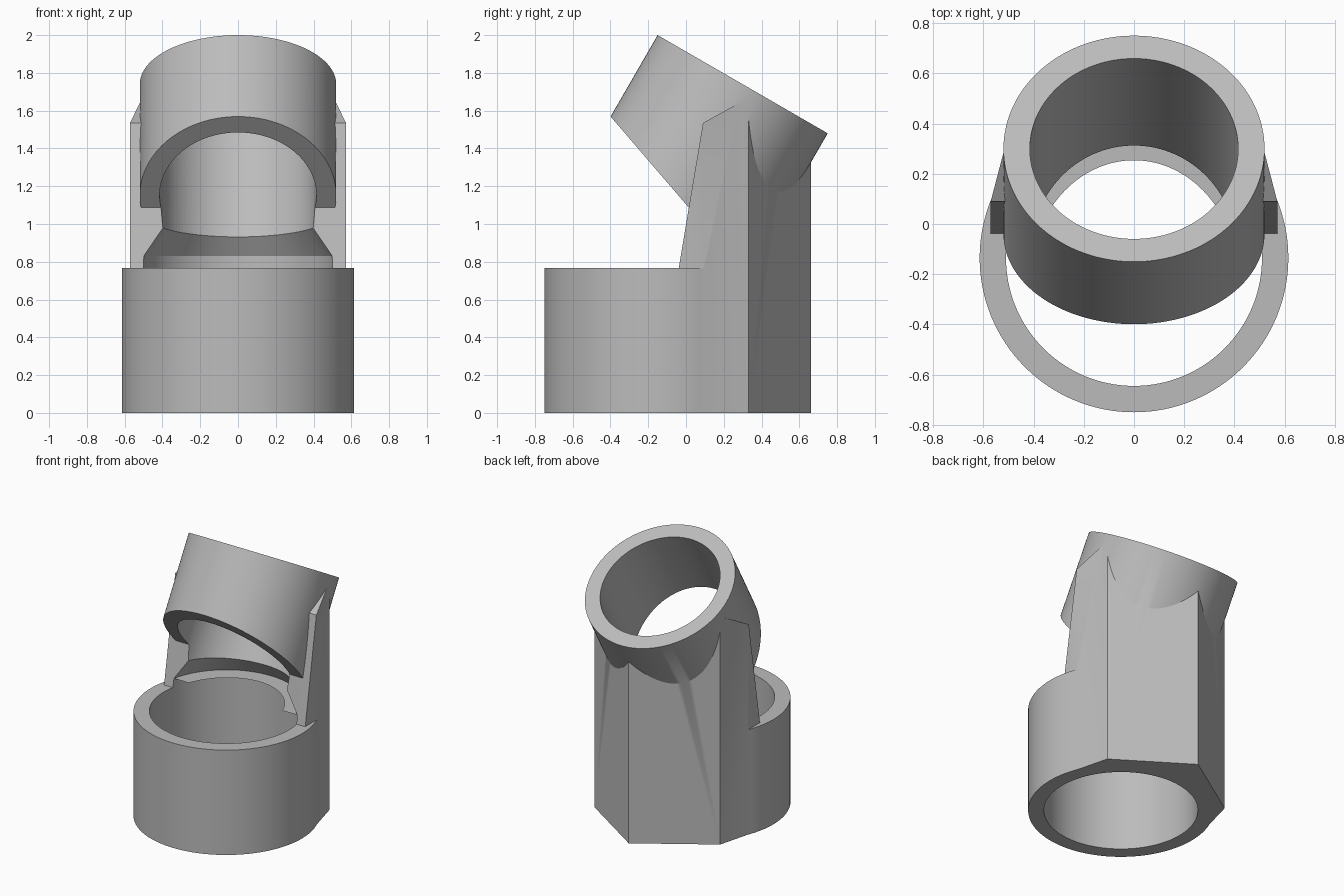
import bpy, bmesh, math
from mathutils import Matrix, Vector

old = bpy.data.objects.get("Cube")
if old:
    bpy.data.objects.remove(old, do_unlink=True)

SIDES = 128
TILT = math.radians(-30)
TOP = Vector((0, 0.30, 1.74))      # centre of the tilted mouth
RING_Y = -0.135


def finish(name, bm):
    bmesh.ops.recalc_face_normals(bm, faces=bm.faces)
    mesh = bpy.data.meshes.new(name)
    bm.to_mesh(mesh)
    bm.free()
    obj = bpy.data.objects.new(name, mesh)
    bpy.context.collection.objects.link(obj)
    return obj


def cylinder(name, r1, r2, low, high, matrix):
    bm = bmesh.new()
    local = matrix @ Matrix.Translation((0, 0, (low + high) / 2))
    bmesh.ops.create_cone(bm, cap_ends=True, segments=SIDES, radius1=r1,
                          radius2=r2, depth=high - low, matrix=local)
    return finish(name, bm)


def prism(name, points, sweep):
    bm = bmesh.new()
    face = bm.faces.new([bm.verts.new(p) for p in points])
    new = bmesh.ops.extrude_face_region(bm, geom=[face])["geom"]
    bmesh.ops.translate(bm, vec=sweep,
                        verts=[v for v in new if isinstance(v, bmesh.types.BMVert)])
    return finish(name, bm)


def side_prism(name, outline):
    return prism(name, [(-1, y, z) for y, z in outline], (2, 0, 0))


def combine(target, tool, operation):
    mod = target.modifiers.new(operation.title(), 'BOOLEAN')
    mod.operation, mod.solver, mod.object = operation, 'EXACT', tool
    bpy.ops.object.select_all(action='DESELECT')
    bpy.context.view_layer.objects.active = target
    target.select_set(True)
    bpy.ops.object.modifier_apply(modifier=mod.name)
    bpy.data.objects.remove(tool, do_unlink=True)


upright = Matrix.Translation((0, RING_Y, 0))
tilted = Matrix.Translation(TOP) @ Matrix.Rotation(TILT, 4, 'X')

# Pointed back block with slanted front edges
half = [(0.571, -0.2), (0.571, 0.09), (0.508, 0.33)]
plan = half + [(0, 0.662)] + [(-x, y) for x, y in reversed(half)]
body = prism("elbow_body", [(x, y, 0) for x, y in plan], (0, 0, 2))
combine(body, side_prism("block_profile", [
    (-0.167, -0.1), (-0.167, 0), (0.09, 1.535), (0.28, 1.64),
    (0.4, 1.6), (0.75, 1.36), (0.75, -0.1)]), 'INTERSECT')

# Tilted upper sleeve, cut obliquely at its front
sleeve = cylinder("upper_sleeve", 0.52, 0.52, -0.9, 0, tilted)
combine(sleeve, side_prism("front_cut", [
    (-1.5, 0.6), (-0.03, 0.6), (-0.03, 0.765), (0.019, 1.082),
    (-0.40, 1.57), (-0.9, 2.16), (-1.5, 2.16)]), 'DIFFERENCE')
combine(body, sleeve, 'UNION')

# Lower ring
combine(body, cylinder("lower_ring", 0.615, 0.615, 0, 0.767, upright), 'UNION')

# Hollow passage: straight bore, tapering seat, tilted bore
combine(body, cylinder("lower_bore", 0.51, 0.51, -0.2, 0.83, upright), 'DIFFERENCE')
combine(body, cylinder("seat_taper", 0.51, 0.415, 0.83, 0.985, upright), 'DIFFERENCE')
combine(body, cylinder("upper_bore", 0.415, 0.415, -1.2, 0.3, tilted), 'DIFFERENCE')

# Plain grey finish
grey = bpy.data.materials.new("plain_grey")
grey.use_nodes = True
colour = (0.5, 0.5, 0.5, 1)
grey.diffuse_color = colour
grey.node_tree.nodes["Principled BSDF"].inputs["Base Color"].default_value = colour
body.data.materials.clear()
body.data.materials.append(grey)
for poly in body.data.polygons:
    poly.material_index = 0
bpy.ops.object.select_all(action='DESELECT')
bpy.context.view_layer.objects.active = body
body.select_set(True)
bpy.ops.object.shade_smooth_by_angle(angle=math.radians(25))
